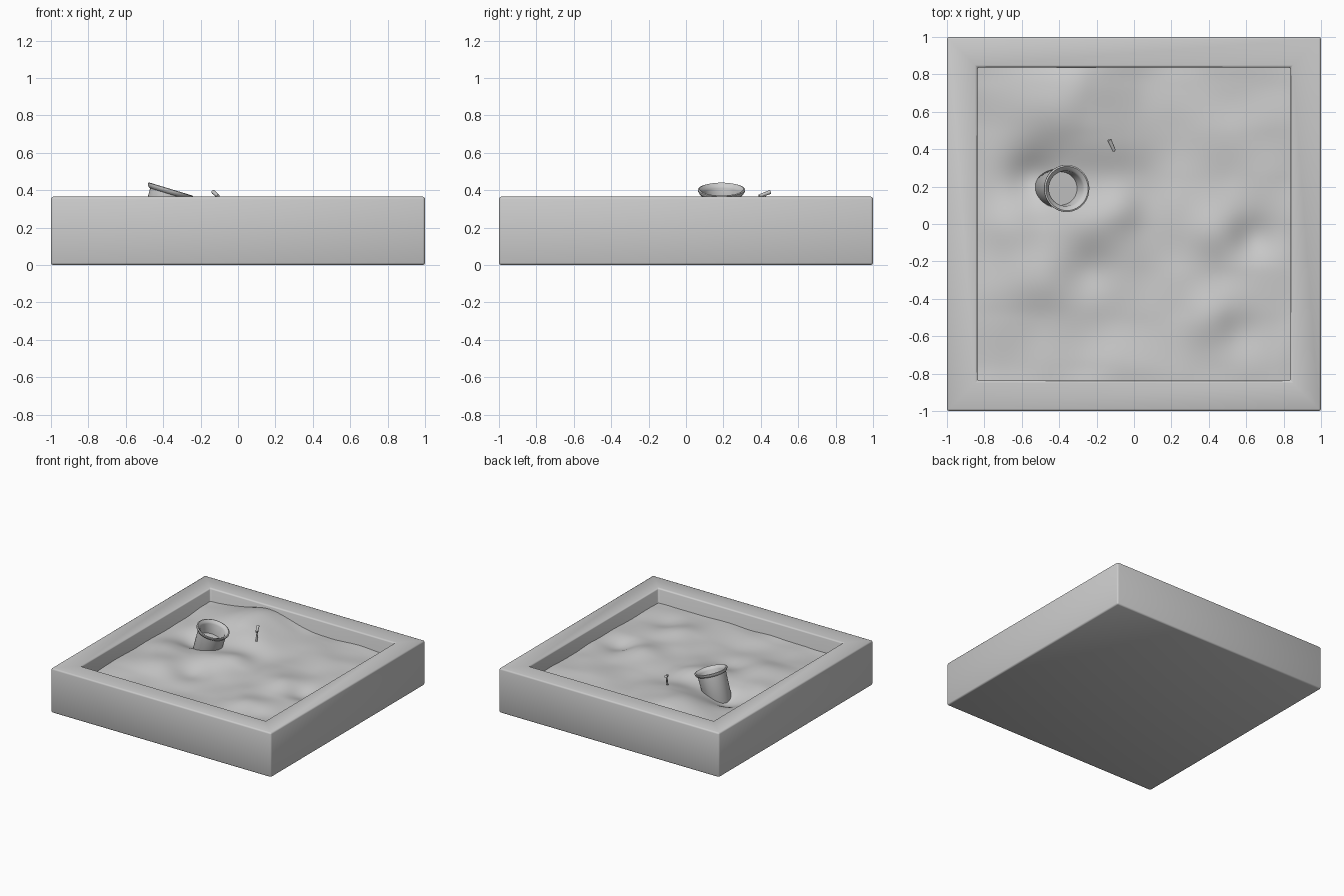
import bpy, bmesh, math
from mathutils import Vector, noise

if "Cube" in bpy.data.objects:
    bpy.data.objects.remove(bpy.data.objects["Cube"])

grey = bpy.data.materials.new("plain grey")
grey.diffuse_color = (0.6, 0.6, 0.6, 1)
grey.use_nodes = True
grey.node_tree.nodes["Principled BSDF"].inputs["Base Color"].default_value = grey.diffuse_color


def finish(name, bm, angle=40):
    me = bpy.data.meshes.new(name)
    bm.normal_update()
    bm.to_mesh(me)
    bm.free()
    ob = bpy.data.objects.new(name, me)
    bpy.context.collection.objects.link(ob)
    me.materials.append(grey)
    bpy.ops.object.select_all(action='DESELECT')
    ob.select_set(True)
    bpy.context.view_layer.objects.active = ob
    bpy.ops.object.shade_smooth_by_angle(angle=math.radians(angle))
    return ob


# Sandbox frame: square tray with a sunken top and softened edges
H = 0.365
bm = bmesh.new()
bmesh.ops.create_cube(bm, size=1)
for v in bm.verts:
    v.co = Vector((v.co.x * 2, v.co.y * 2, (v.co.z + 0.5) * H))
bm.normal_update()
top = max(bm.faces, key=lambda f: f.calc_center_median().z)
bmesh.ops.inset_region(bm, faces=[top], thickness=0.162, use_even_offset=True)
ext = bmesh.ops.extrude_face_region(bm, geom=[top])
bmesh.ops.delete(bm, geom=[top], context='FACES_ONLY')
for g in ext['geom']:
    if isinstance(g, bmesh.types.BMVert):
        g.co.z = 0.12
bmesh.ops.recalc_face_normals(bm, faces=bm.faces)
edges = [e for e in bm.edges if len(e.link_faces) == 2 and e.calc_face_angle(0) > 0.5]
bmesh.ops.bevel(bm, geom=edges, offset=0.012, segments=2, profile=0.5, affect='EDGES')
finish("sandbox_frame", bm, 50)

# Sand: (x, y, height, width) mounds and hollows over a level base
MOUNDS = [(-0.33, 0.70, 0.115, 0.28), (-0.12, 0.45, 0.03, 0.16),
          (-0.22, 0.02, 0.05, 0.17), (-0.06, 0.10, 0.03, 0.12),
          (-0.54, 0.24, -0.07, 0.13), (-0.65, -0.02, 0.03, 0.16),
          (-0.50, -0.25, 0.035, 0.18), (0.43, -0.05, 0.045, 0.15),
          (0.64, -0.08, -0.03, 0.11), (0.38, -0.50, 0.035, 0.15),
          (0.58, -0.58, -0.02, 0.12), (0.50, 0.50, 0.02, 0.25),
          (-0.05, -0.55, -0.015, 0.20), (-0.25, -0.26, -0.02, 0.13)]


def sand_height(x, y):
    z = 0.245 + 0.016 * noise.noise(Vector((x * 4, y * 4, 1.7)))
    for mx, my, h, w in MOUNDS:
        z += h * math.exp(-((x - mx) ** 2 + (y - my) ** 2) / (w * w))
    return z


bm = bmesh.new()
bmesh.ops.create_grid(bm, x_segments=80, y_segments=80, size=0.842)
for v in bm.verts:
    v.co.z = sand_height(v.co.x, v.co.y)
finish("sand", bm, 80)


def aim(a, b):
    return (Vector(b) - Vector(a)).to_track_quat('Z', 'Y').to_matrix().to_4x4()


# Bucket: lathed wall with a flared lip, leaning in the sand
profile = [(0, -0.27), (0.096, -0.27), (0.102, -0.26), (0.108, -0.022),
           (0.118, -0.018), (0.126, -0.004), (0.126, 0.003), (0.118, 0.006),
           (0.101, -0.006), (0.094, -0.018), (0.088, -0.10), (0, -0.10)]
bm = bmesh.new()
vs = [bm.verts.new((r, 0, z)) for r, z in profile]
es = [bm.edges.new(p) for p in zip(vs, vs[1:])]
bmesh.ops.spin(bm, geom=vs + es, cent=(0, 0, 0), axis=(0, 0, 1),
               angle=math.tau, steps=40, use_duplicate=False)
bmesh.ops.remove_doubles(bm, verts=bm.verts, dist=1e-5)
bmesh.ops.recalc_face_normals(bm, faces=bm.faces)
bucket = finish("bucket", bm)
bucket.matrix_world = aim((0, 0, 0), (0.29, 0, 0.957))
bucket.location = (-0.36, 0.19, 0.40)


# Spade: thin leaning handle with a small cross grip
def rod(name, a, b, r1, r2):
    bm = bmesh.new()
    a, b = Vector(a), Vector(b)
    bmesh.ops.create_cone(bm, cap_ends=True, segments=12, radius1=r1, radius2=r2,
                          depth=(b - a).length)
    m = aim(a, b)
    m.translation = (a + b) / 2
    bm.transform(m)
    return finish(name, bm)


rod("spade_handle", (-0.102, 0.378, 0.24), (-0.119, 0.425, 0.385), 0.007, 0.007)
rod("spade_grip", (-0.132, 0.450, 0.390), (-0.106, 0.392, 0.368), 0.011, 0.009)
